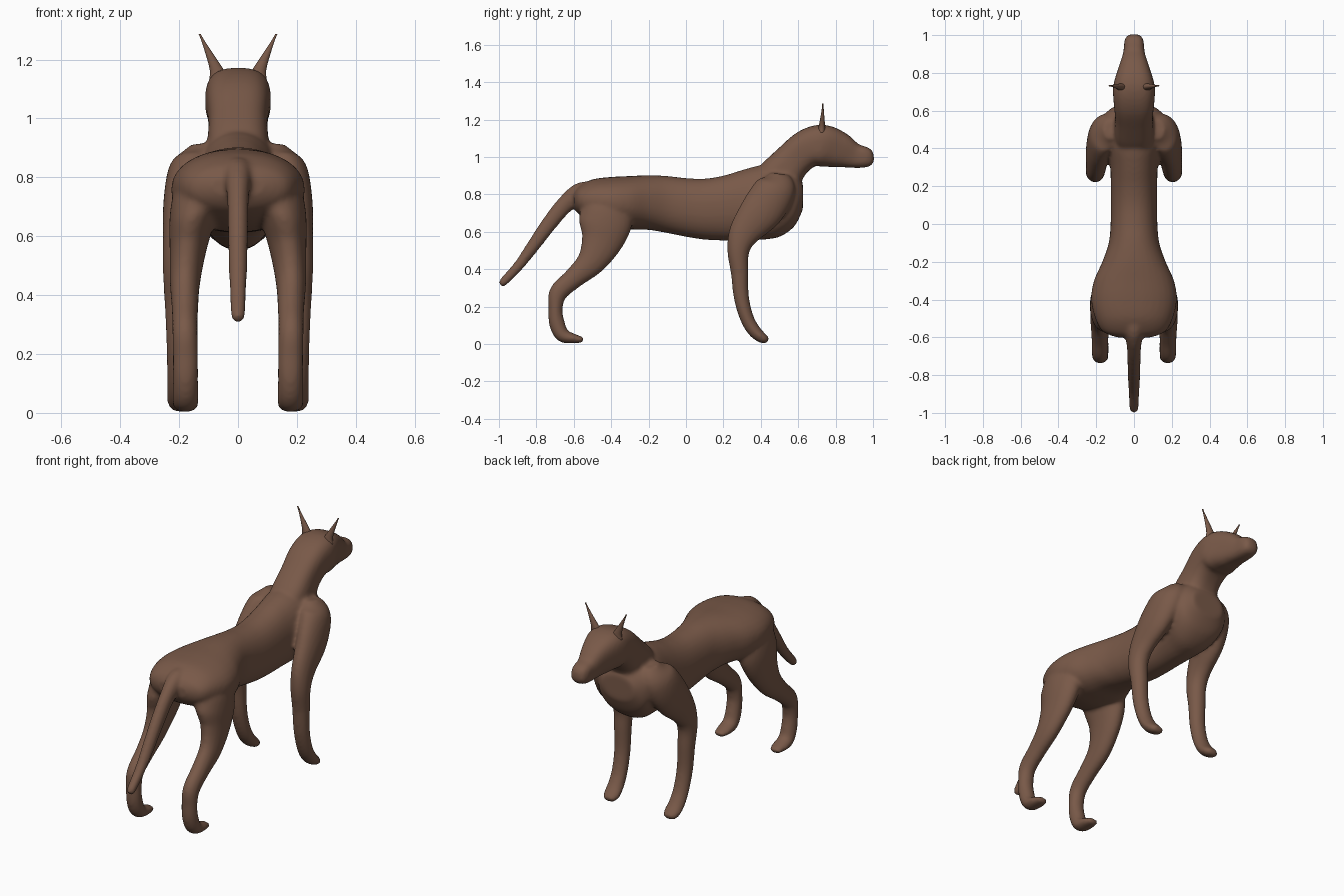
import bpy, bmesh, math
from mathutils import Vector

brown = bpy.data.materials.new("brown coat")
brown.diffuse_color = (0.19, 0.10, 0.065, 1)
SIDES, STEPS = 32, 5


def catmull(a, b, c, d, t):
    return [0.5 * (2 * q + (r - p) * t + (2 * p - 5 * q + 4 * r - s) * t * t
                   + (3 * q - p - 3 * r + s) * t ** 3) for p, q, r, s in zip(a, b, c, d)]


def loft(bm, stations, power=2.0, upright=False, mirror=1):
    """Closed tube through (x, y, z, half width, half depth) stations."""
    n, pts = len(stations), []
    for i in range(n - 1):
        quad = [stations[max(0, min(n - 1, i + k))] for k in (-1, 0, 1, 2)]
        pts += [catmull(*quad, s / STEPS) for s in range(STEPS)]
    pts.append(stations[-1])
    rings = []
    for i, p in enumerate(pts):
        a, b = pts[max(0, i - 1)], pts[min(len(pts) - 1, i + 1)]
        t = Vector((0, b[1] - a[1], b[2] - a[2])).normalized()
        v = Vector((0, 0, 1)) if upright else Vector((0, -t.z, t.y))
        ring = []
        for k in range(SIDES):
            ang = 2 * math.pi * k / SIDES
            c, s = math.cos(ang), math.sin(ang)
            cu = math.copysign(abs(c) ** (2 / power), c) * max(p[3], 0.004)
            sv = math.copysign(abs(s) ** (2 / power), s) * max(p[4], 0.004)
            co = Vector(p[:3]) + Vector((cu, 0, 0)) + v * sv
            ring.append(bm.verts.new((co.x * mirror, co.y, co.z)))
        rings.append(ring)
    faces = [bm.faces.new(rings[0]), bm.faces.new(rings[-1])]
    for r, q in zip(rings, rings[1:]):
        for k in range(SIDES):
            j = (k + 1) % SIDES
            faces.append(bm.faces.new((r[k], r[j], q[j], q[k])))
    bmesh.ops.recalc_face_normals(bm, faces=faces)


def make_object(name, bm):
    mesh = bpy.data.meshes.new(name)
    bm.to_mesh(mesh)
    bm.free()
    mesh.materials.append(brown)
    mesh.shade_smooth()
    ob = bpy.data.objects.new(name, mesh)
    bpy.context.collection.objects.link(ob)
    return ob


bm = bmesh.new()

# Torso: y, top, bottom, half width
torso = [(-.60, .81, .73, .09), (-.57, .845, .69, .165), (-.5, .88, .65, .205),
         (-.4, .893, .62, .227), (-.3, .898, .612, .212), (-.2, .902, .61, .168),
         (-.1, .898, .593, .134), (0, .887, .573, .124), (.1, .884, .558, .123),
         (.2, .90, .553, .123), (.3, .93, .553, .126), (.4, .955, .557, .14),
         (.5, .95, .573, .16), (.58, .92, .63, .155), (.625, .86, .72, .10)]
loft(bm, [(0, y, (t + b) / 2, w, (t - b) / 2) for y, t, b, w in torso], 2.2, True)

# Neck and head
loft(bm, [(0, .42, .80, .10, .11), (0, .50, .895, .105, .115), (0, .57, .98, .10, .10),
          (0, .65, 1.045, .108, .103), (0, .73, 1.06, .110, .112), (0, .82, 1.037, .083, .097),
          (0, .90, 1.007, .058, .067), (0, .96, 1.0, .052, .056), (0, .99, 1.003, .042, .042),
          (0, 1.004, 1.005, .018, .018)], 2.8)

# Tail
loft(bm, [(0, -.50, .82, .06, .05), (0, -.57, .805, .05, .055), (0, -.65, .742, .038, .047),
          (0, -.73, .645, .035, .042), (0, -.82, .52, .032, .035), (0, -.89, .425, .029, .028),
          (0, -.97, .338, .025, .024), (0, -.995, .318, .016, .015)])

front_leg = [(.12, .50, .91, .04, .05), (.155, .485, .84, .075, .105),
             (.185, .41, .72, .068, .115), (.20, .315, .60, .055, .085),
             (.205, .28, .50, .051, .06), (.203, .287, .38, .047, .047),
             (.20, .296, .25, .044, .041), (.197, .325, .14, .044, .037),
             (.195, .365, .07, .046, .035), (.193, .41, .031, .046, .028),
             (.193, .44, .022, .03, .016)]
hind_leg = [(.11, -.43, .80, .07, .10), (.13, -.43, .74, .09, .13), (.155, -.43, .65, .078, .143),
            (.17, -.45, .55, .062, .113), (.18, -.507, .44, .051, .078),
            (.18, -.60, .352, .045, .056), (.18, -.682, .275, .043, .05),
            (.178, -.698, .19, .043, .038), (.178, -.69, .11, .043, .042),
            (.178, -.66, .047, .044, .038), (.178, -.60, .029, .043, .026),
            (.178, -.55, .022, .03, .015)]
for side in (1, -1):
    loft(bm, front_leg, mirror=side)
    loft(bm, hind_leg, mirror=side)

# Blend all body parts into one smooth skin
body = make_object("body", bm)
remesh = body.modifiers.new("blend", 'REMESH')
remesh.mode = 'VOXEL'
remesh.voxel_size = 0.01
remesh.use_smooth_shade = True
soften = body.modifiers.new("soften", 'SMOOTH')
soften.factor = 0.5
soften.iterations = 8

# Pointed ears
for name, side in (("right_ear", 1), ("left_ear", -1)):
    bm = bmesh.new()
    loft(bm, [(.062, .725, 1.13, .036, .022), (.072, .727, 1.165, .024, .017),
              (.10, .73, 1.225, .012, .009), (.13, .732, 1.286, .002, .002)], mirror=side)
    make_object(name, bm)
